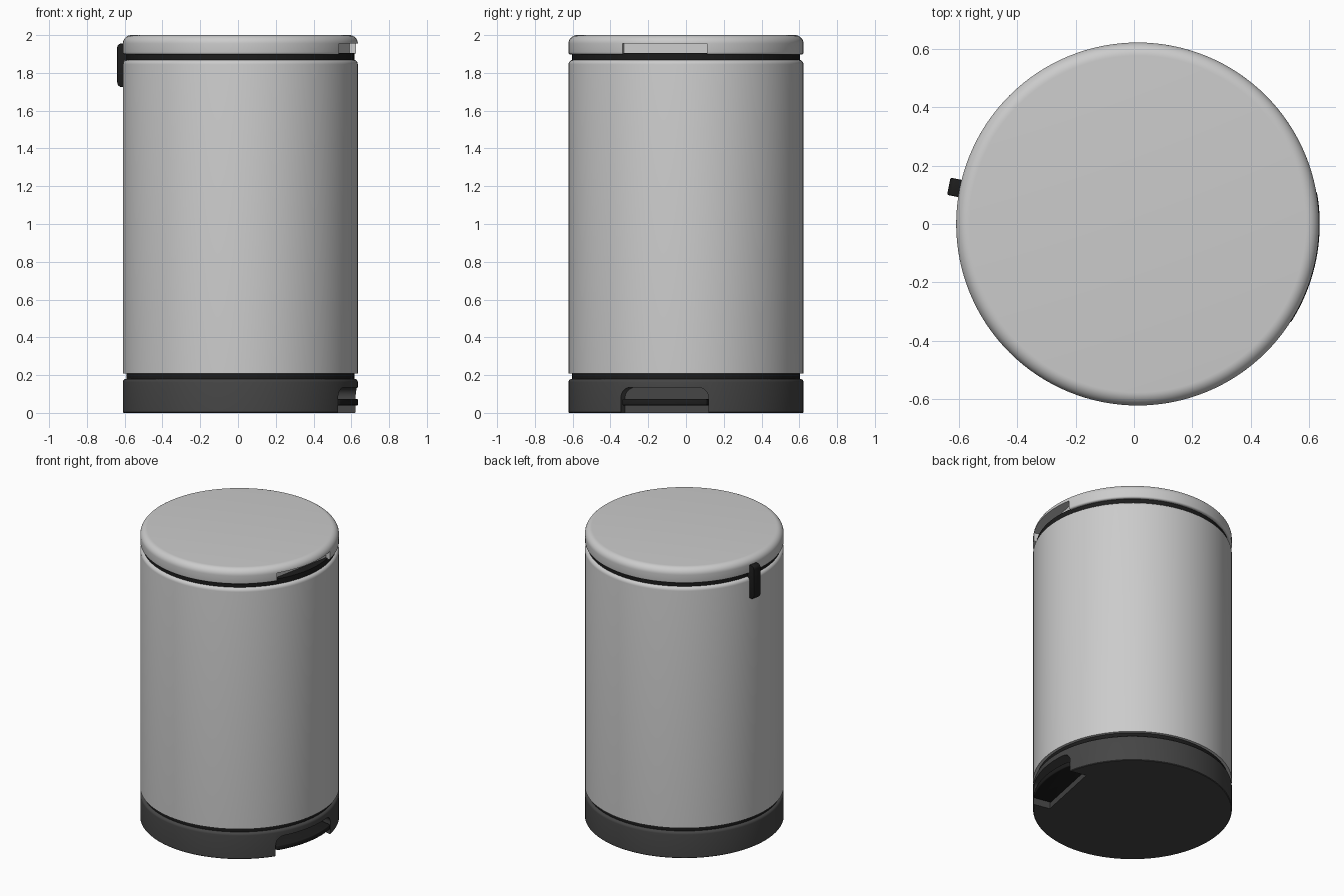
import bpy, bmesh
from math import sin, cos, pi, radians, asin
from mathutils import Matrix

if "Cube" in bpy.data.objects:
    bpy.data.objects.remove(bpy.data.objects["Cube"])

# Whole bin is turned slightly: pedal points along local +X
PLACE = Matrix.Translation((0.0125, 0, 0)) @ Matrix.Rotation(radians(-11.3), 4, 'Z')
R = 0.622


def material(name, v):
    m = bpy.data.materials.new(name)
    m.diffuse_color = (v, v, v, 1)
    m.use_nodes = True
    m.node_tree.nodes["Principled BSDF"].inputs["Base Color"].default_value = m.diffuse_color
    return m


dark = material("dark_plastic", 0.06)
black = material("black_rubber", 0.012)


def make(name, bm, mat=None):
    bmesh.ops.recalc_face_normals(bm, faces=bm.faces)
    me = bpy.data.meshes.new(name)
    bm.to_mesh(me)
    bm.free()
    ob = bpy.data.objects.new(name, me)
    bpy.context.collection.objects.link(ob)
    ob.matrix_world = PLACE
    if mat:
        me.materials.append(mat)
    return ob


def lathe(name, profile, mat=None, seg=128):
    """Closed solid of revolution from (radius, z) points, bottom to top."""
    bm = bmesh.new()
    rings = [[bm.verts.new((r * cos(2 * pi * i / seg), r * sin(2 * pi * i / seg), z))
              for i in range(seg)] for r, z in profile]
    for a, b in zip(rings, rings[1:]):
        for i in range(seg):
            j = (i + 1) % seg
            bm.faces.new((a[i], a[j], b[j], b[i]))
    bm.faces.new(rings[0])
    bm.faces.new(rings[-1])
    return make(name, bm, mat)


def prism(name, pts, vec, mat=None):
    """Extrude a flat outline along a vector."""
    bm = bmesh.new()
    f = bm.faces.new([bm.verts.new(p) for p in pts])
    new = bmesh.ops.extrude_face_region(bm, geom=[f])["geom"]
    bmesh.ops.translate(bm, vec=vec, verts=[v for v in new if isinstance(v, bmesh.types.BMVert)])
    return make(name, bm, mat)


def arc(cx, cz, r, a0, a1, n=7):
    return [(cx + r * cos(radians(a0 + (a1 - a0) * i / n)),
             cz + r * sin(radians(a0 + (a1 - a0) * i / n))) for i in range(n + 1)]


def activate(ob):
    bpy.ops.object.select_all(action='DESELECT')
    ob.select_set(True)
    bpy.context.view_layer.objects.active = ob


def cut(ob, cutter):
    cutter.hide_render = True
    m = ob.modifiers.new("recess", 'BOOLEAN')
    m.operation, m.solver, m.object = 'DIFFERENCE', 'EXACT', cutter
    activate(ob)
    bpy.ops.object.modifier_apply(modifier=m.name)
    bpy.data.objects.remove(cutter)


def bevel(ob, w, n=3):
    m = ob.modifiers.new("bevel", 'BEVEL')
    m.width, m.segments, m.limit_method = w, n, 'ANGLE'
    activate(ob)
    bpy.ops.object.modifier_apply(modifier=m.name)


# Base with an arched pedal opening
base = lathe("base", [(R - 0.004, 0), (R, 0.004), (R, 0.163)] + arc(R - 0.017, 0.163, 0.017, 0, 90, 4)[1:], dark)
W = 0.237
opening = [(W, -0.1)] + arc(W - 0.055, 0.08, 0.055, 0, 90) + arc(-W + 0.055, 0.08, 0.055, 90, 180) + [(-W, -0.1)]
cut(base, prism("pedal_opening", [(0.46, y, z) for y, z in opening], (0.4, 0, 0)))

# Rubber seam rings
lower_ring = lathe("lower_ring", [(0.603, 0.17), (0.603, 0.215)], black)
upper_ring = lathe("upper_ring", [(0.603, 1.85), (0.603, 1.905)], black)

# Main drum
body = lathe("body", [(R, 0.208), (R, 1.845)] + arc(R - 0.025, 1.845, 0.025, 0, 90, 5)[1:])

# Lid with a finger recess at the front
lid = lathe("lid", arc(R - 0.012, 1.909, 0.012, -90, 0, 4) + arc(R - 0.045, 1.955, 0.045, 0, 90, 9))
cut(lid, prism("finger_recess", [(0.545, -W + 0.012, 1.8), (0.8, -W - 0.012, 1.8), (0.8, W + 0.012, 1.8),
                                 (0.545, W - 0.012, 1.8)], (0, 0, 0.156)))

# Pedal plate with a curved front edge, sitting in the opening
a = asin(0.229 / 0.624)
front = [(0.624 * cos(a * t / 10), 0.624 * sin(a * t / 10)) for t in range(-10, 11)]
outline = [(0.44, -0.229)] + front + [(0.44, 0.229)]
pedal = prism("pedal", [(x, y, 0.04) for x, y in outline], (0, 0, 0.033), black)
bevel(pedal, 0.006)

# Hinge clip on the back
clip = [(-0.60, 1.725)] + [(-0.66 + 0.025 + x, 1.75 + z) for x, z in arc(0, 0, 0.025, 270, 180, 5)] \
    + [(-0.66 + 0.02 + x, 1.935 + z) for x, z in arc(0, 0, 0.02, 180, 90, 5)] + [(-0.60, 1.955)]
hinge = prism("hinge_clip", [(x, -0.03, z) for x, z in clip], (0, 0.06, 0), black)
bevel(hinge, 0.005, 2)

for ob in (base, lower_ring, upper_ring, body, lid, pedal, hinge):
    activate(ob)
    bpy.ops.object.shade_smooth_by_angle(angle=radians(35))
